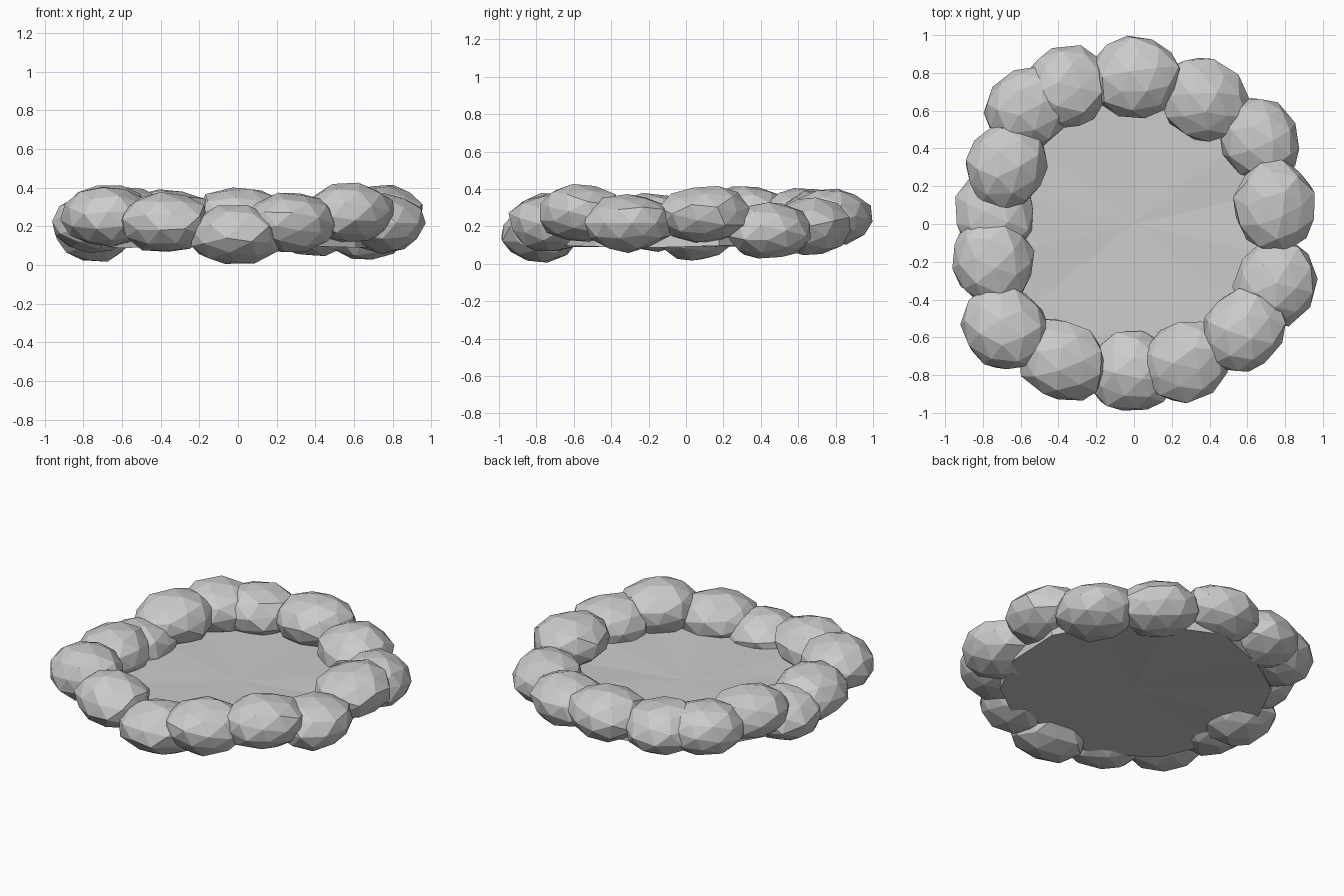
import bpy, bmesh, math, random
from mathutils import Vector, Matrix

if "Cube" in bpy.data.objects:
    bpy.data.objects.remove(bpy.data.objects["Cube"])

random.seed(4)

# Stones round the rim: x, y, centre height
STONES = [
    (0.01, 0.78, 0.25), (0.37, 0.66, 0.20), (0.66, 0.45, 0.175),
    (0.745, 0.10, 0.265), (0.75, -0.31, 0.22), (0.58, -0.56, 0.27),
    (0.28, -0.73, 0.22), (-0.01, -0.78, 0.16), (-0.38, -0.72, 0.22),
    (-0.68, -0.55, 0.25), (-0.75, -0.19, 0.22), (-0.735, 0.05, 0.175),
    (-0.67, 0.32, 0.26), (-0.56, 0.62, 0.25), (-0.36, 0.72, 0.24),
]
RADIAL, TANGENT, H = 0.22, 0.25, 0.158  # half sizes of a stone


def add_object(name, bm):
    mesh = bpy.data.meshes.new(name)
    bm.to_mesh(mesh)
    bm.free()
    obj = bpy.data.objects.new(name, mesh)
    bpy.context.collection.objects.link(obj)
    return obj


# Faceted rim stones, slightly longer along the ring
for i, (x, y, z) in enumerate(STONES):
    bm = bmesh.new()
    bmesh.ops.create_icosphere(bm, subdivisions=2, radius=1)
    spin = Matrix.Rotation(random.uniform(0, math.tau), 3, 'Z') @ \
        Matrix.Rotation(random.uniform(0, math.tau), 3, 'X')
    turn = Matrix.Rotation(math.atan2(y, x), 3, 'Z')
    for v in bm.verts:
        d = spin @ v.co * random.uniform(0.93, 1.04)
        v.co = turn @ Vector((d.x * RADIAL, d.y * TANGENT, d.z * H))
        v.co += Vector((x, y, z))
        v.co.z = max(0, v.co.z)
    add_object(f"rim_stone_{i + 1}", bm)

# Thin uneven floor held inside the ring
bm = bmesh.new()
bmesh.ops.create_cone(bm, cap_ends=True, cap_tris=True, segments=14,
                      radius1=0.79, radius2=0.79, depth=0.07,
                      matrix=Matrix.Translation((0, 0, 0.13)))
for v in bm.verts:
    s = random.uniform(0.96, 1.03)
    v.co.x *= s
    v.co.y *= s
    v.co.z += random.uniform(-0.012, 0.012)
add_object("basin_floor", bm)
